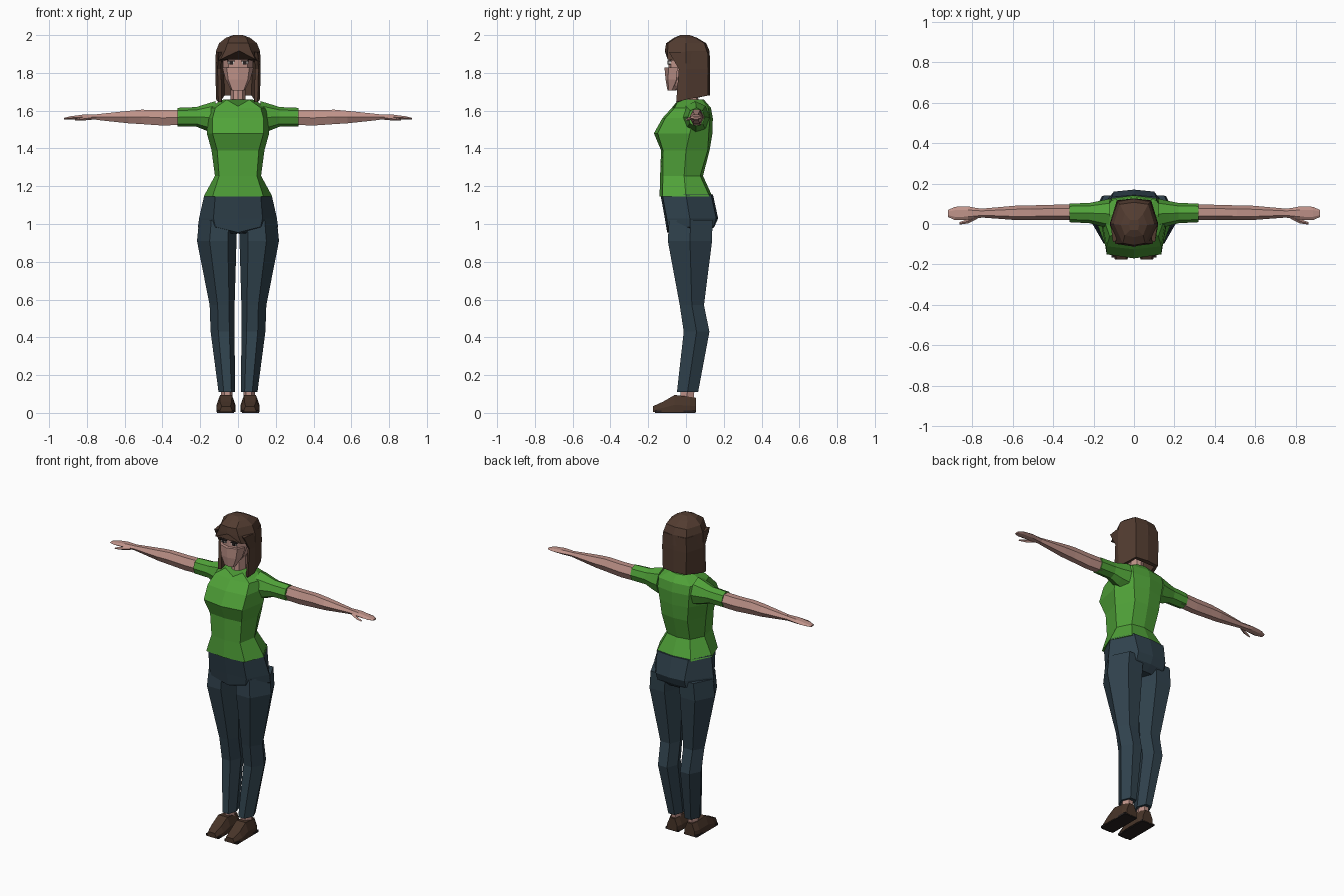
import bpy, bmesh
from math import cos, sin, pi


def material(name, rgb):
    m = bpy.data.materials.new(name)
    m.diffuse_color = (*rgb, 1)
    return m


SKIN = material("skin", (0.52, 0.29, 0.25))
GREEN = material("green_cloth", (0.08, 0.36, 0.04))
DENIM = material("dark_cloth", (0.03, 0.055, 0.075))
BROWN = material("brown_hair", (0.085, 0.045, 0.03))
SHOE = material("shoe_leather", (0.065, 0.035, 0.022))
DARK = material("dark_detail", (0.02, 0.015, 0.015))
WHITE = material("eye_white", (0.6, 0.55, 0.52))


def loft(name, rings, mat, mirror=False):
    """Skin a list of equal-length closed rings and cap both ends."""
    bm = bmesh.new()
    vr = [[bm.verts.new(p) for p in r] for r in rings]
    n = len(vr[0])
    for a, b in zip(vr, vr[1:]):
        for i in range(n):
            j = (i + 1) % n
            bm.faces.new((a[i], a[j], b[j], b[i]))
    bm.faces.new(vr[0])
    bm.faces.new(vr[-1])
    bmesh.ops.recalc_face_normals(bm, faces=bm.faces)
    me = bpy.data.meshes.new(name)
    bm.to_mesh(me)
    bm.free()
    me.materials.append(mat)
    ob = bpy.data.objects.new(name, me)
    bpy.context.collection.objects.link(ob)
    if mirror:
        ob.modifiers.new("mirror", 'MIRROR').use_mirror_merge = False
    return ob


def both(half):
    """Complete a half outline (front centre -> side -> back centre)."""
    return half + [(-x, y, z) for x, y, z in reversed(half) if x > 0]


def body(z, yf, wf, w, ym, wb, yb, c=0.0, zc=0.0, zs=0.0):
    """Eight-sided body section; c pulls the corners in, zc/zs shift front heights."""
    return both([(0, yf, z + zc), (wf, yf + c, z + zs), (w, ym, z),
                 (wb, yb - c, z), (0, yb, z)])


def limb_x(x, yc, zc, ry, rz, n=6):
    return [(x, yc + ry * cos(2 * pi * i / n), zc + rz * sin(2 * pi * i / n))
            for i in range(n)]


def leg(z, xi, xo, yf, yb):
    w, ym = xo - xi, (yf + yb) / 2
    return [(xi, ym, z), (xi + .22 * w, yf, z), (xi + .68 * w, yf, z),
            (xo, ym, z), (xi + .72 * w, yb, z), (xi + .22 * w, yb, z)]


def block(name, x0, x1, y0, y1, z0, z1, mat, tilt=0.0):
    loft(name, [[(x, y0, z0 + d), (x, y1, z0 + d), (x, y1, z1 + d), (x, y0, z1 + d)]
                for x, d in ((x0, 0), (x1, tilt))], mat, True)


# Shirt body
loft("shirt", [
    body(1.145, -.14, .135, .182, 0, .12, .14, .015),
    body(1.255, -.137, .10, .122, -.01, .08, .09, .015),
    body(1.39, -.132, .11, .14, 0, .09, .125, .01),
    body(1.48, -.17, .135, .165, .02, .10, .14, .02),
    body(1.56, -.125, .135, .165, .04, .11, .142, .015),
    body(1.615, -.075, .12, .16, .05, .11, .132, .015),
    body(1.658, -.05, .06, .08, .04, .05, .095, .01, zc=-.035),
], GREEN)

# Sleeves
loft("sleeves", [
    limb_x(.12, .05, 1.565, .075, .085, 8), limb_x(.17, .052, 1.565, .062, .07, 8),
    limb_x(.22, .054, 1.567, .05, .052, 8), limb_x(.32, .055, 1.565, .046, .05, 8),
], GREEN, True)

# Arms and hands
loft("arms", [
    limb_x(.29, .058, 1.565, .04, .046), limb_x(.40, .058, 1.562, .037, .047),
    limb_x(.51, .056, 1.567, .036, .044), limb_x(.58, .055, 1.566, .036, .038),
    limb_x(.75, .054, 1.566, .022, .017),
], SKIN, True)
loft("hands", [
    limb_x(.74, .054, 1.566, .02, .016), limb_x(.79, .053, 1.566, .028, .016),
    limb_x(.82, .053, 1.566, .034, .015), limb_x(.885, .052, 1.562, .033, .01),
    limb_x(.92, .052, 1.558, .017, .005),
], SKIN, True)
loft("thumbs", [
    limb_x(.775, .037, 1.562, .012, .01, 4), limb_x(.82, .014, 1.557, .011, .009, 4),
    limb_x(.862, .003, 1.552, .006, .005, 4),
], SKIN, True)

# Trousers: hips and legs
loft("trouser_hips", [
    body(1.155, -.135, .12, .178, 0, .11, .143, .01),
    body(1.03, -.112, .13, .206, .02, .10, .17, .01),
    body(.985, -.10, .12, .212, .02, .10, .15, .005, zc=-.03),
    body(.95, -.06, .08, .19, .02, .08, .11),
], DENIM)
loft("trouser_legs", [
    leg(1.02, .004, .206, -.09, .14), leg(.91, .008, .217, -.096, .138),
    leg(.57, .018, .15, -.033, .095), leg(.43, .018, .145, -.012, .124),
    leg(.11, .016, .103, -.048, .064),
], DENIM, True)

# Ankles and shoes
loft("ankles", [leg(.05, .03, .09, -.03, .04), leg(.13, .03, .09, -.03, .045)], SKIN, True)


def shoe(y, xi, xo, z, inset=.018):
    return [(xi, y, .005), (xo, y, .005), (xo, y, z * .45),
            (xo - inset, y, z), (xi + inset, y, z), (xi, y, z * .45)]


loft("shoes", [
    shoe(.052, .025, .095, .08), shoe(.02, .015, .108, .085), shoe(-.06, .014, .113, .095),
    shoe(-.12, .016, .114, .06), shoe(-.175, .032, .094, .035, .008),
], SHOE, True)
block("shoe_soles", .02, .11, -.165, .05, 0, .012, DARK)

# Neck and head
loft("neck", [
    body(1.59, -.06, .03, .045, .02, .03, .07, .01),
    body(1.66, -.035, .025, .04, .02, .025, .065, .008),
    body(1.78, -.03, .025, .04, .02, .025, .06, .008),
], SKIN)
loft("head", [
    body(1.715, -.085, .022, .03, -.06, .025, -.03, .004),
    body(1.75, -.088, .04, .058, -.04, .045, .04, .01),
    body(1.83, -.092, .05, .08, -.02, .06, .08, .012),
    body(1.93, -.092, .05, .08, -.02, .06, .08, .012),
], SKIN)
# Raised lower face with a centre ridge
loft("lower_face", [
    body(1.706, -.098, .03, .034, -.075, .03, -.05, .006),
    body(1.765, -.108, .052, .066, -.05, .05, -.03, .012),
    body(1.828, -.114, .06, .083, -.045, .06, -.03, .022),
], SKIN)

# Eyes and brows
block("eyes", .02, .052, -.094, -.08, 1.846, 1.86, WHITE)
block("pupils", .027, .044, -.097, -.08, 1.845, 1.86, DARK)
block("eyelids", .017, .057, -.098, -.075, 1.859, 1.865, DARK)
block("brows", .016, .06, -.099, -.072, 1.876, 1.884, BROWN, -.004)

# Hair: crown with an arched fringe
loft("hair_crown", [
    body(2.0, -.03, .02, .025, -.005, .02, .02),
    body(1.985, -.065, .045, .065, -.005, .045, .06, .01),
    body(1.957, -.105, .055, .1, 0, .07, .107, .01),
    body(1.915, -.112, .07, .117, 0, .08, .125, .015),
    body(1.85, -.11, .092, .12, 0, .08, .127, .012, zc=.07, zs=.022),
], BROWN)


# Hair: long curtain, U-shaped in section
def curtain(zf, zb, yf, w, yb, t=.03):
    outer = [(w - .012, yf, zf), (w, 0, zf + (zb - zf) * .4), (w - .035, yb - .01, zb), (0, yb, zb)]
    inner = [(0, yb - t, zb), (w - .045, yb - t, zb), (w - t, 0, zf + (zb - zf) * .4), (w - t, yf + .008, zf)]
    left = [(-x, y, z) for x, y, z in reversed(outer[:3])]
    left_in = [(-x, y, z) for x, y, z in reversed(inner[1:])]
    return outer + left + left_in + inner[:1] + inner[1:]


loft("hair_lengths", [
    curtain(1.91, 1.91, -.09, .116, .125), curtain(1.82, 1.82, -.038, .12, .127),
    curtain(1.645, 1.68, -.052, .116, .126),
], BROWN)
